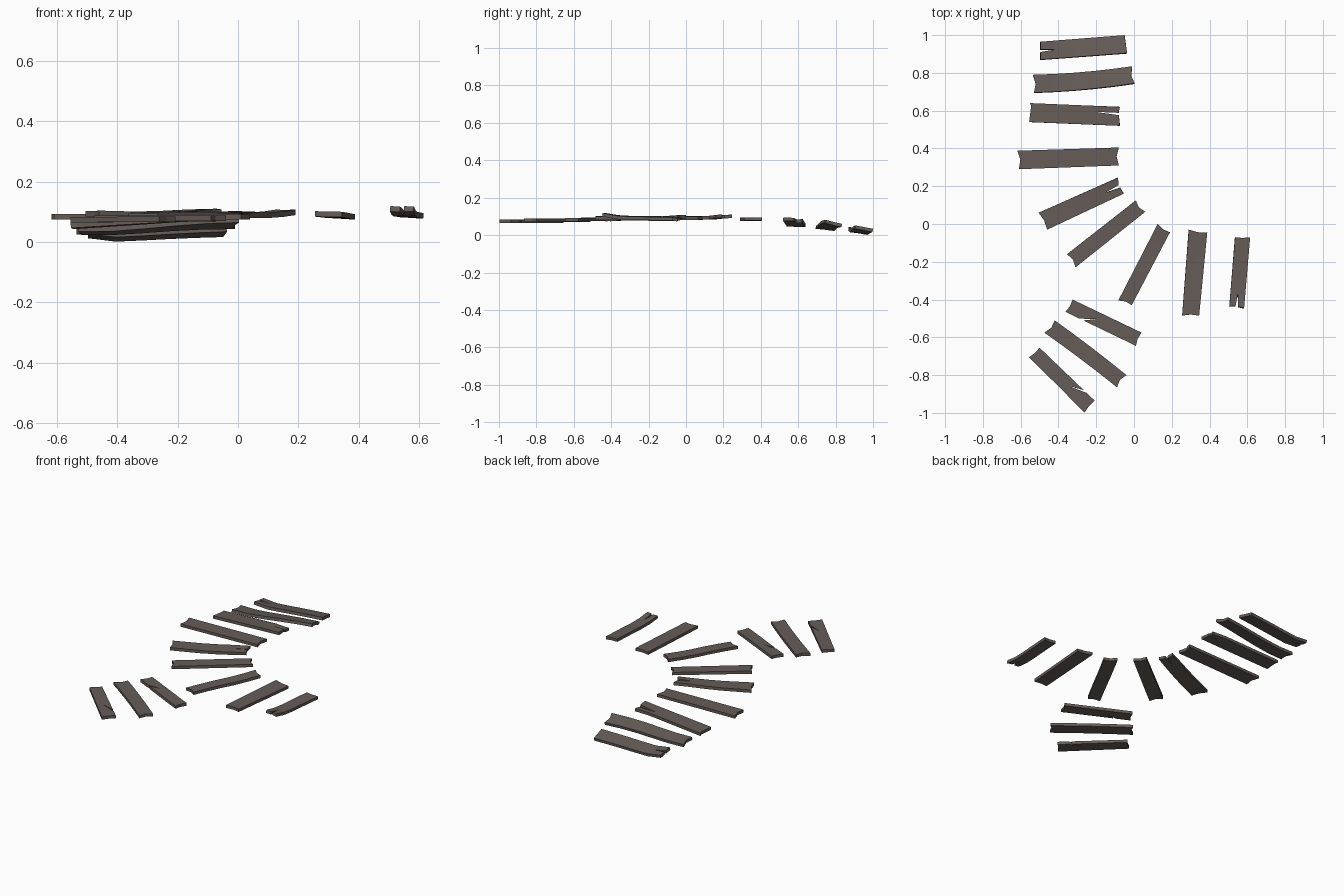
import bpy, bmesh
from mathutils import Vector

if "Cube" in bpy.data.objects:
    bpy.data.objects.remove(bpy.data.objects["Cube"])

THICK = 0.018
N = 5  # segments along each plank

wood = bpy.data.materials.new("dark_wood")
wood.diffuse_color = (0.13, 0.107, 0.095, 1)
wood.use_nodes = True
wood.node_tree.nodes["Principled BSDF"].inputs["Base Color"].default_value = wood.diffuse_color


def plank(name, a0, a1, b0, b1, end=None, side=None, mid=(0.5, 0.5), dips=None,
          bow=0.0, dent=0.012):
    """Plank from end a to end b; 0 and 1 are its two long edges (top surface).
    end = (which end, gap, tip position, drop): split running in from an end.
    side = (edge, station, tip position, gap): split running in from a long edge."""
    a0, a1, b0, b1 = map(Vector, (a0, a1, b0, b1))
    length = (b0 - a0).length
    across = (a1 - a0).normalized()
    dips = dips or [0] * (N + 1)

    def point(t, s):
        p = a0.lerp(b0, t).lerp(a1.lerp(b1, t), s)
        i = min(int(t * N), N - 1)
        f = t * N - i
        p.z += dips[i] * (1 - f) + dips[i + 1] * f
        return p + across * bow * 4 * t * (1 - t)

    bm = bmesh.new()
    ts = [i / N for i in range(N + 1)]
    mt = list(ts)
    k, tip = 0, 0
    if side:
        k, tip = side[1], side[2]
    elif end:
        k, tip = (N - 1 if end[0] else 1), end[2]
    if k:
        mt = [tip * i / k if i <= k else tip + (1 - tip) * (i - k) / (N - k)
              for i in range(N + 1)]
    d = dent / length
    mt[0], mt[N] = d, 1 - d
    ms = [mid[0] + (mid[1] - mid[0]) * t for t in mt]
    row0 = [bm.verts.new(point(t, 0)) for t in ts]
    row1 = [bm.verts.new(point(t, 1)) for t in ts]
    mid0 = [bm.verts.new(point(t, s)) for t, s in zip(mt, ms)]
    mid1 = list(mid0)
    if end:
        e = N if end[0] else 0
        mid1[e] = bm.verts.new(mid0[e].co + across * end[1] / 2)
        mid0[e].co -= across * end[1] / 2
        mid1[e].co.z -= end[3]
        row1[e].co.z -= end[3]
    for edge, outer, inner in ((0, row0, mid0), (1, row1, mid1)):
        for i in range(N):
            o = outer[i]
            if side and side[0] == edge and i == side[1]:
                o = bm.verts.new(point(ts[i] + side[3] / length, edge))
            q = [o, outer[i + 1], inner[i + 1], inner[i]]
            bm.faces.new(q if edge == 0 else q[::-1])
    bmesh.ops.recalc_face_normals(bm, faces=bm.faces)
    bm.normal_update()
    if sum(f.normal.z for f in bm.faces) < 0:
        bmesh.ops.reverse_faces(bm, faces=bm.faces)
    me = bpy.data.meshes.new(name)
    bm.to_mesh(me)
    bm.free()
    me.materials.append(wood)
    ob = bpy.data.objects.new(name, me)
    bpy.context.collection.objects.link(ob)
    mod = ob.modifiers.new("thickness", 'SOLIDIFY')
    mod.thickness, mod.offset = THICK, -1


# long straight run at the back, dropping toward the far end
plank("back_plank_1", (-.495, .87, .044), (-.495, .965, .030), (-.037, .905, .052), (-.05, 1.0, .034),
      end=(0, .014, .17, 0), dips=[0, -.012, -.009, -.005, -.002, 0], dent=0)
plank("back_plank_2", (-.53, .695, .052), (-.535, .79, .042), (.003, .745, .082), (-.01, .835, .06),
      bow=-.008, dips=[0, -.006, -.004, 0, .002, 0])
plank("back_plank_3", (-.555, .54, .064), (-.55, .64, .06), (-.075, .52, .094), (-.075, .62, .092),
      end=(1, .012, .72, .008), mid=(.85, .62), dent=.006)
plank("back_plank_4", (-.61, .29, .093), (-.618, .388, .093), (-.08, .31, .095), (-.08, .405, .095))

# curved middle
plank("curve_plank_1", (-.46, -.03, .104), (-.505, .06, .102), (-.055, .16, .108), (-.085, .245, .114),
      end=(1, .016, .80, .004), dent=.008, dips=[0, -.003, -.006, -.006, -.004, 0])
plank("curve_plank_2", (-.31, -.23, .1), (-.355, -.16, .1), (.06, .065, .1), (.01, .125, .102))
plank("curve_plank_3", (-.012, -.43, .092), (-.083, -.405, .092), (.19, -.045, .107), (.125, 0, .107),
      dips=[0, .001, 0, -.003, -.003, 0], dent=.008)

# right branch
plank("right_plank_1", (.345, -.485, .1), (.255, -.485, .102), (.388, -.045, .092), (.29, -.03, .098), dent=.006)
plank("right_plank_2", (.583, -.445, .118), (.505, -.435, .121), (.615, -.07, .095), (.535, -.07, .1),
      end=(0, .014, .19, .002), dips=[0, -.01, -.010, -.006, -.003, 0], dent=.004)

# front left branch
plank("front_plank_1", (-.363, -.465, .094), (-.325, -.40, .094), (.01, -.645, .092), (.04, -.575, .092),
      side=(0, 1, .40, .022), dent=.006)
plank("front_plank_2", (-.475, -.575, .088), (-.42, -.51, .088), (-.09, -.865, .088), (-.04, -.80, .088), bow=.004)
plank("front_plank_3", (-.555, -.705, .083), (-.50, -.655, .083), (-.262, -.998, .084), (-.208, -.935, .084),
      side=(1, 4, .62, .022), dent=.004)
